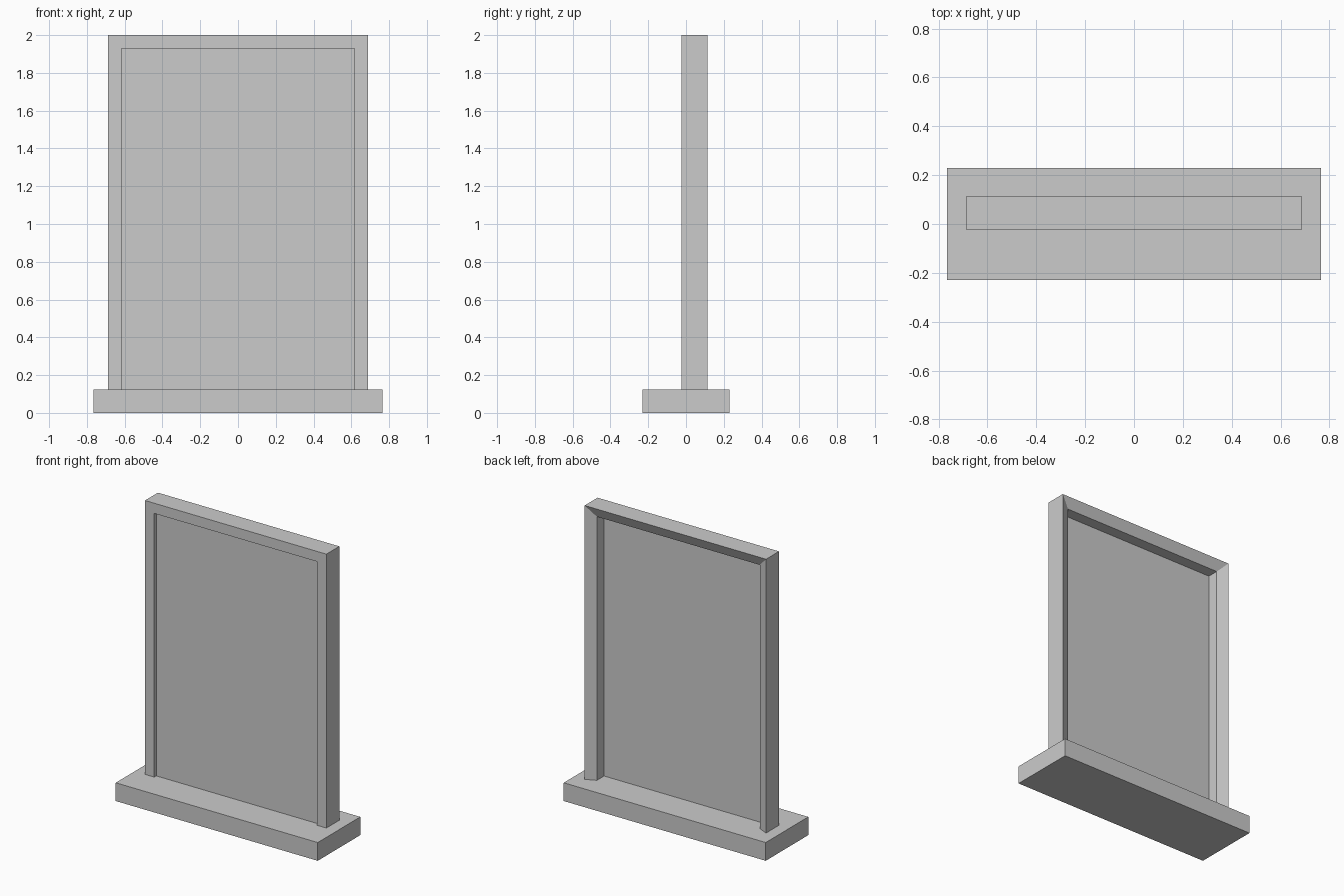
import bpy, bmesh

if "Cube" in bpy.data.objects:
    bpy.data.objects.remove(bpy.data.objects["Cube"])

# Single plain grey for the whole model
grey = bpy.data.materials.new("light_grey")
grey.diffuse_color = (0.6, 0.6, 0.6, 1.0)
grey.use_nodes = True
grey.node_tree.nodes["Principled BSDF"].inputs["Base Color"].default_value = grey.diffuse_color


def finish(name, bm):
    bmesh.ops.recalc_face_normals(bm, faces=bm.faces[:])
    mesh = bpy.data.meshes.new(name)
    bm.to_mesh(mesh)
    bm.free()
    mesh.materials.append(grey)
    obj = bpy.data.objects.new(name, mesh)
    bpy.context.collection.objects.link(obj)
    return obj


def box(name, x0, x1, y0, y1, z0, z1):
    bm = bmesh.new()
    bmesh.ops.create_cube(bm, size=1)
    for v in bm.verts:
        v.co.x = x1 if v.co.x > 0 else x0
        v.co.y = y1 if v.co.y > 0 else y0
        v.co.z = z1 if v.co.z > 0 else z0
    return finish(name, bm)


BASE_TOP, TOP, HALF, RAIL = 0.125, 2.0, 0.687, 0.07

# Plinth
box("base", -0.765, 0.765, -0.23, 0.23, 0, BASE_TOP)

# Thin panel inside the frame
box("panel", -HALF + RAIL, HALF - RAIL, -0.003, 0.005, BASE_TOP, TOP - RAIL)

# Mitred three-sided frame: (inset, y) profile with a sloped back face
profile = [(0, -0.025), (RAIL, -0.025), (RAIL, 0.083), (0, 0.115)]
bm = bmesh.new()
rings = []
for side, at_top in ((-1, False), (-1, True), (1, True), (1, False)):
    rings.append([bm.verts.new((side * (HALF - inset), y,
                                TOP - inset if at_top else BASE_TOP))
                  for inset, y in profile])
for a, b in zip(rings, rings[1:]):
    for i in range(4):
        j = (i + 1) % 4
        bm.faces.new((a[i], a[j], b[j], b[i]))
bm.faces.new(rings[0])
bm.faces.new(rings[-1])
finish("frame", bm)
